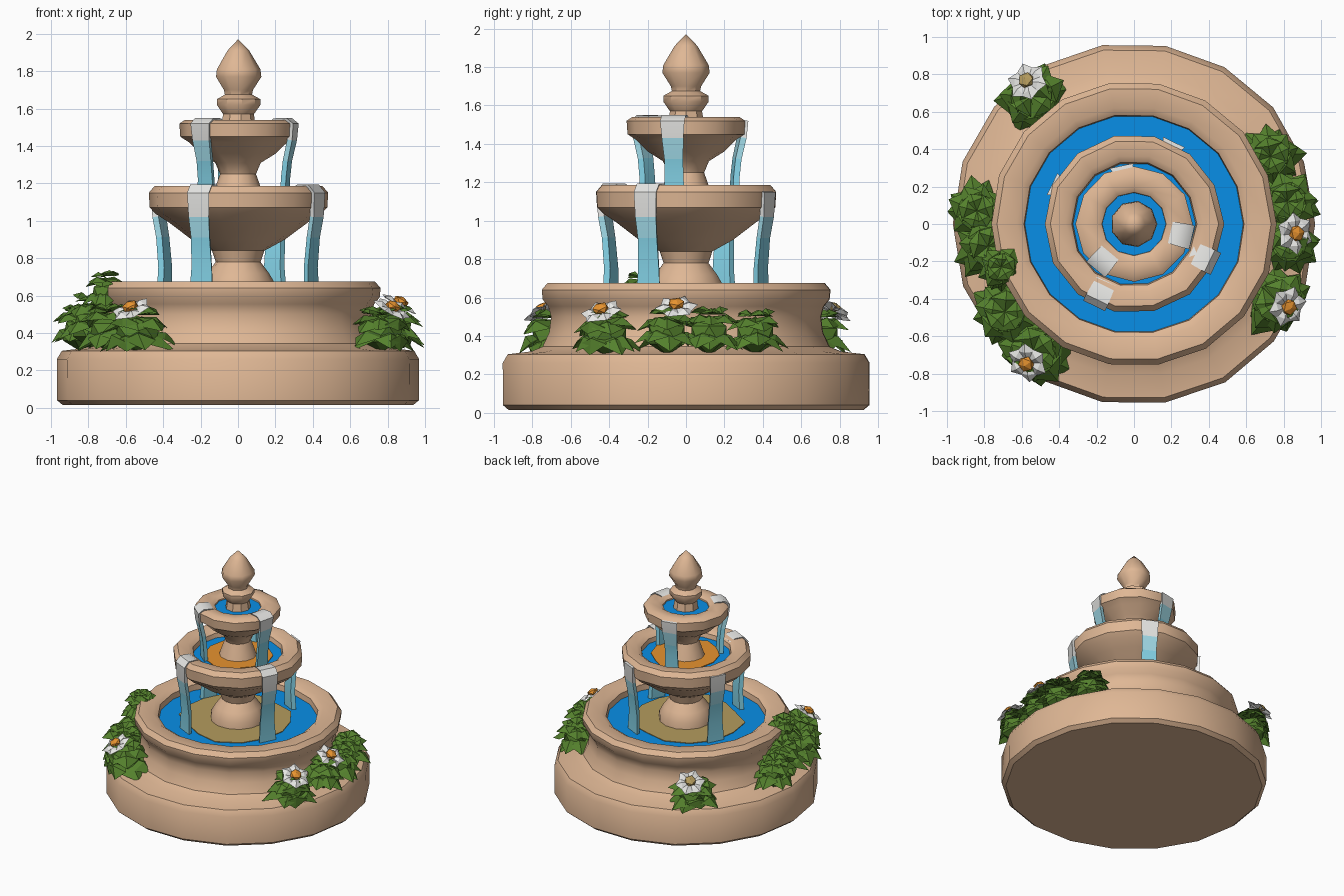
import bpy, bmesh, math, random
from mathutils import Vector

if "Cube" in bpy.data.objects:
    bpy.data.objects.remove(bpy.data.objects["Cube"])

random.seed(4)


def mat(name, rgb):
    m = bpy.data.materials.new(name)
    m.diffuse_color = (*rgb, 1)
    m.use_nodes = True
    m.node_tree.nodes["Principled BSDF"].inputs["Base Color"].default_value = m.diffuse_color
    return m


STONE = mat("peach stone", (0.74, 0.475, 0.30))
BLUE = mat("pool blue", (0.003, 0.31, 0.90))
CYAN = mat("falling water", (0.25, 0.70, 0.86))
PALE = mat("pale water", (0.38, 0.75, 0.86))
FOAM = mat("foam white", (0.80, 0.80, 0.78))
SAND = mat("olive sand", (0.46, 0.33, 0.11))
ORANGE = mat("orange", (0.82, 0.30, 0.03))
LEAF = mat("leaf green", (0.09, 0.22, 0.026))


def finish(name, bm, mats, smooth=None):
    bmesh.ops.recalc_face_normals(bm, faces=bm.faces)
    me = bpy.data.meshes.new(name)
    bm.to_mesh(me)
    bm.free()
    for m in mats:
        me.materials.append(m)
    ob = bpy.data.objects.new(name, me)
    bpy.context.collection.objects.link(ob)
    if smooth:
        bpy.ops.object.select_all(action='DESELECT')
        bpy.context.view_layer.objects.active = ob
        ob.select_set(True)
        bpy.ops.object.shade_smooth_by_angle(angle=math.radians(smooth))
    return ob


def lathe(name, profile, sides, m, wobble=0.0, smooth=38):
    """Closed turned body; profile runs from bottom axis to top axis."""
    bm = bmesh.new()
    jit = [1 + random.uniform(-wobble, wobble) for _ in range(sides)]
    rings = []
    for r, z in profile:
        if r == 0:
            rings.append([bm.verts.new((0, 0, z))] * sides)
        else:
            rings.append([bm.verts.new((r * jit[i] * math.cos(math.tau * i / sides),
                                        r * jit[i] * math.sin(math.tau * i / sides), z))
                          for i in range(sides)])
    for a, b in zip(rings, rings[1:]):
        for i in range(sides):
            j = (i + 1) % sides
            bm.faces.new(list(dict.fromkeys((a[i], a[j], b[j], b[i]))))
    return finish(name, bm, [m], smooth)


# Stone tiers
lathe("base_and_basin", [(0, 0.015), (0.94, 0.015), (0.97, 0.04), (0.972, 0.26), (0.945, 0.305),
                         (0.82, 0.32), (0.76, 0.345), (0.725, 0.42), (0.715, 0.50), (0.73, 0.555),
                         (0.76, 0.59), (0.765, 0.64), (0.735, 0.675), (0.63, 0.675), (0.59, 0.65),
                         (0.58, 0.55), (0, 0.55)], 18, STONE, 0.006)
lathe("middle_bowl", [(0, 0.56), (0.20, 0.56), (0.20, 0.66), (0.165, 0.72), (0.12, 0.78), (0.14, 0.84),
                      (0.25, 0.90), (0.37, 0.99), (0.44, 1.035), (0.475, 1.07), (0.48, 1.15),
                      (0.45, 1.185), (0.37, 1.185), (0.335, 1.16), (0.32, 1.08), (0, 1.08)],
      14, STONE, 0.008)
lathe("upper_bowl", [(0, 1.09), (0.15, 1.09), (0.12, 1.18), (0.095, 1.25), (0.12, 1.31), (0.20, 1.36),
                     (0.26, 1.42), (0.305, 1.45), (0.31, 1.52), (0.28, 1.54), (0.20, 1.54),
                     (0.17, 1.52), (0.16, 1.46), (0, 1.46)], 12, STONE, 0.015)
lathe("finial", [(0, 1.47), (0.10, 1.47), (0.085, 1.57), (0.12, 1.62), (0.12, 1.65), (0.075, 1.675),
                 (0.08, 1.70), (0.125, 1.77), (0.12, 1.81), (0.06, 1.91), (0, 1.97)], 9, STONE)

# Still water and the coloured beds showing around the columns
for name, r, z, sides, m, wob in (("lower_pool", 0.588, 0.605, 18, BLUE, 0), ("lower_bed", 0.41, 0.61, 14, SAND, 0.08),
                                  ("middle_pool", 0.34, 1.125, 14, BLUE, 0), ("middle_bed", 0.27, 1.13, 12, ORANGE, 0.1),
                                  ("upper_pool", 0.172, 1.51, 12, BLUE, 0)):
    lathe(name, [(0, z - 0.008), (r, z - 0.008), (r, z), (0, z)], sides, m, wob, None)


def stream(name, deg, path, thick=0.03):
    """Ribbon of water. path: (radius, height, half width, material index)."""
    bm = bmesh.new()
    a = math.radians(deg)
    out, side = Vector((math.cos(a), math.sin(a), 0)), Vector((-math.sin(a), math.cos(a), 0))
    up = Vector((0, 0, 1))
    rings = []
    for k, (r, z, w, _) in enumerate(path):
        p, q = path[max(k - 1, 0)], path[min(k + 1, len(path) - 1)]
        n = Vector((p[1] - q[1], q[0] - p[0])).normalized() * thick
        c, d = out * r + up * z, out * n.x + up * n.y
        rings.append([bm.verts.new(v) for v in (c - side * w, c + side * w,
                                                c + side * w * 0.8 - d, c - side * w * 0.8 - d)])
    for k, (s, t) in enumerate(zip(rings, rings[1:])):
        for i in range(4):
            j = (i + 1) % 4
            bm.faces.new((s[i], s[j], t[j], t[i])).material_index = path[k][3]
    bm.faces.new(rings[0]).material_index = path[0][3]
    bm.faces.new(rings[-1]).material_index = path[-1][3]
    finish(name, bm, [FOAM, PALE, CYAN], 40)


# Four lower falls, three upper falls; the rear ones spill from just under the rim
low = [(0.34, 1.17, 0.055, 0), (0.38, 1.193, 0.06, 0), (0.45, 1.193, 0.065, 0), (0.487, 1.15, 0.065, 0),
       (0.48, 1.02, 0.06, 1), (0.46, 0.91, 0.055, 2), (0.445, 0.75, 0.06, 2), (0.45, 0.60, 0.07, 2)]
high = [(0.18, 1.525, 0.055, 0), (0.21, 1.548, 0.06, 0), (0.28, 1.55, 0.065, 0), (0.318, 1.52, 0.065, 0),
        (0.31, 1.43, 0.058, 1), (0.285, 1.32, 0.05, 2), (0.275, 1.23, 0.05, 2), (0.27, 1.12, 0.055, 2)]
for i, deg in enumerate((-26, 64, 154, 244)):
    stream(f"lower_fall_{i}", deg, low if deg in (-26, 244) else low[3:])
for i, deg in enumerate((-13, 102, -130)):
    stream(f"upper_fall_{i}", deg, high if deg < 0 else high[3:])


def blade(bm, c, deg, pitch, length, width, droop=0.15, mi=0):
    """Folded diamond leaf pointing away from c."""
    a, p = math.radians(deg), math.radians(pitch)
    d = Vector((math.cos(a) * math.cos(p), math.sin(a) * math.cos(p), math.sin(p)))
    s = Vector((-math.sin(a), math.cos(a), 0))
    n = d.cross(s)
    base, tip = bm.verts.new(c), bm.verts.new(c + d * length - Vector((0, 0, droop * length)))
    ridge = bm.verts.new(c + d * length * 0.6 + n * width * 0.22)
    for sg in (-1, 1):
        e = bm.verts.new(c + d * length * 0.55 + s * sg * width - n * width * 0.22)
        for f in ((base, e, ridge), (ridge, e, tip)):
            bm.faces.new(f).material_index = mi


def bush(name, x, y, z, r, h):
    """Leafy clump: low core with three whorls of drooping leaves."""
    bm = bmesh.new()
    core = bmesh.ops.create_icosphere(bm, subdivisions=1, radius=1)["verts"]
    for v in core:
        v.co = Vector((x + v.co.x * r * 0.6, y + v.co.y * r * 0.6, z + h * 0.42 + v.co.z * h * 0.42))
    for n, hh, pitch, ln in ((8, 0.55, -22, 1.1), (7, 0.80, -10, 0.9), (5, 0.85, 18, 0.6)):
        for i in range(n):
            blade(bm, Vector((x, y, z + h * hh)), (i + random.uniform(0, 0.6)) * 360 / n,
                  pitch + random.uniform(-8, 8), r * ln * random.uniform(0.9, 1.05), r * 0.42)
    ob = finish(name, bm, [LEAF])
    # keep the foliage inside the plinth edge and above its top
    for v in ob.data.vertices:
        flat = math.hypot(v.co.x, v.co.y)
        if flat > 1.0:
            v.co.x, v.co.y = v.co.x / flat, v.co.y / flat
        v.co.z = max(v.co.z, 0.30)


for i, b in enumerate(((-0.55, 0.68, 0.30, 0.21, 0.23), (-0.84, 0.07, 0.30, 0.18, 0.26),
                       (-0.78, -0.12, 0.31, 0.19, 0.31), (-0.71, -0.23, 0.50, 0.14, 0.24),
                       (-0.69, -0.47, 0.30, 0.20, 0.25), (-0.54, -0.68, 0.30, 0.23, 0.23),
                       (0.77, -0.42, 0.30, 0.21, 0.23), (0.83, -0.10, 0.30, 0.18, 0.25),
                       (0.82, 0.12, 0.30, 0.18, 0.25), (0.73, 0.36, 0.30, 0.18, 0.24))):
    bush(f"bush_{i}", *b)


def flower(name, x, y, z, heart, size=0.115):
    """White petals round a coloured centre, leaning outward."""
    bm = bmesh.new()
    for i in range(6):
        blade(bm, Vector((0, 0, 0)), i * 60 + 10, 8, size, size * 0.48, 0.1)
    ball = bmesh.ops.create_icosphere(bm, subdivisions=1, radius=size * 0.4)["verts"]
    for f in {f for v in ball for f in v.link_faces}:
        f.material_index = 1
    for v in ball:
        v.co.z = v.co.z * 0.6 + 0.022
    ob = finish(name, bm, [FOAM, heart])
    ob.location = (x, y, z)
    tilt = Vector((x, y, 1.5)).normalized()
    ob.rotation_euler = tilt.to_track_quat('Z', 'Y').to_euler()


for i, f in enumerate(((-0.57, 0.76, 0.53, SAND), (-0.57, -0.74, 0.525, ORANGE),
                       (0.82, -0.44, 0.525, ORANGE), (0.86, -0.05, 0.55, ORANGE))):
    flower(f"flower_{i}", *f)
